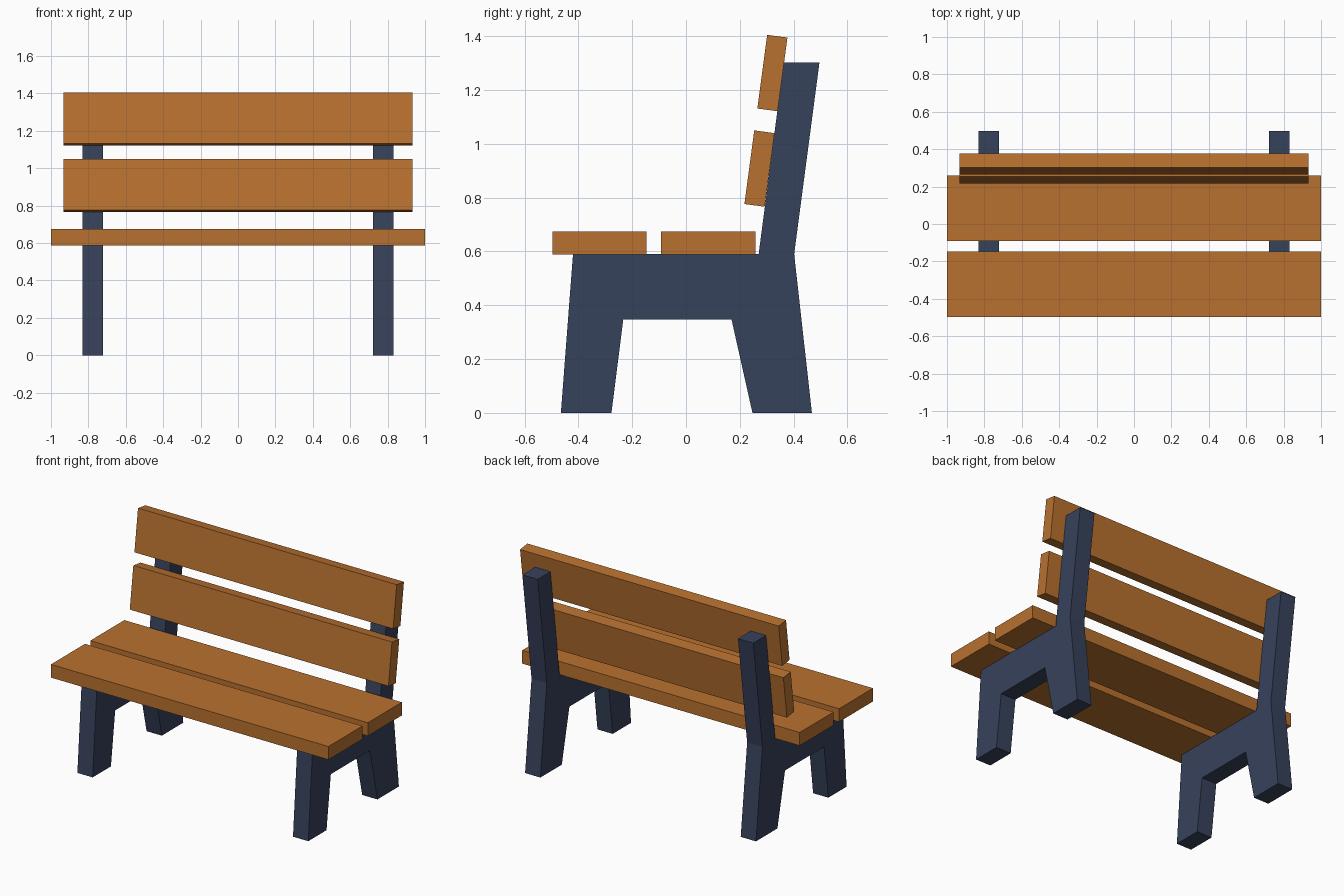
import bpy, bmesh, math

if "Cube" in bpy.data.objects:
    bpy.data.objects.remove(bpy.data.objects["Cube"])


def material(name, rgb):
    m = bpy.data.materials.new(name)
    m.diffuse_color = (*rgb, 1)
    m.use_nodes = True
    m.node_tree.nodes["Principled BSDF"].inputs["Base Color"].default_value = m.diffuse_color
    return m


WOOD = material("warm_wood", (0.48, 0.165, 0.029))
NAVY = material("navy_paint", (0.037, 0.054, 0.104))


def finish(name, bm, mat):
    bmesh.ops.recalc_face_normals(bm, faces=bm.faces[:])
    mesh = bpy.data.meshes.new(name)
    bm.to_mesh(mesh)
    bm.free()
    mesh.materials.append(mat)
    obj = bpy.data.objects.new(name, mesh)
    bpy.context.collection.objects.link(obj)
    return obj


def plank(name, size, y, z, tilt=0):
    bm = bmesh.new()
    bmesh.ops.create_cube(bm, size=1)
    bmesh.ops.scale(bm, vec=size, verts=bm.verts)
    obj = finish(name, bm, WOOD)
    obj.location = (0, y, z)
    obj.rotation_euler.x = math.radians(tilt)


# Side frames: one (y, z) outline extruded across each frame's thickness
OUTLINE = [(-0.465, 0), (-0.277, 0), (-0.233, 0.348), (0.169, 0.348),
           (0.247, 0), (0.468, 0), (0.402, 0.59), (0.496, 1.302),
           (0.363, 1.302), (0.27, 0.59), (-0.42, 0.59)]


def side_frame(name, x, width=0.11):
    bm = bmesh.new()
    face = bm.faces.new([bm.verts.new((x - width / 2, y, z)) for y, z in OUTLINE])
    new = bmesh.ops.extrude_face_region(bm, geom=[face])["geom"]
    bmesh.ops.translate(bm, vec=(width, 0, 0),
                        verts=[v for v in new if isinstance(v, bmesh.types.BMVert)])
    finish(name, bm, NAVY)


side_frame("left_side_frame", -0.777)
side_frame("right_side_frame", 0.777)

# Seat planks
plank("front_seat_plank", (2, 0.35, 0.086), -0.322, 0.631)
plank("rear_seat_plank", (2, 0.35, 0.086), 0.083, 0.631)

# Tilted back planks
plank("lower_back_plank", (1.864, 0.076, 0.276), 0.273, 0.908, -7.6)
plank("upper_back_plank", (1.864, 0.076, 0.276), 0.321, 1.263, -7.6)
